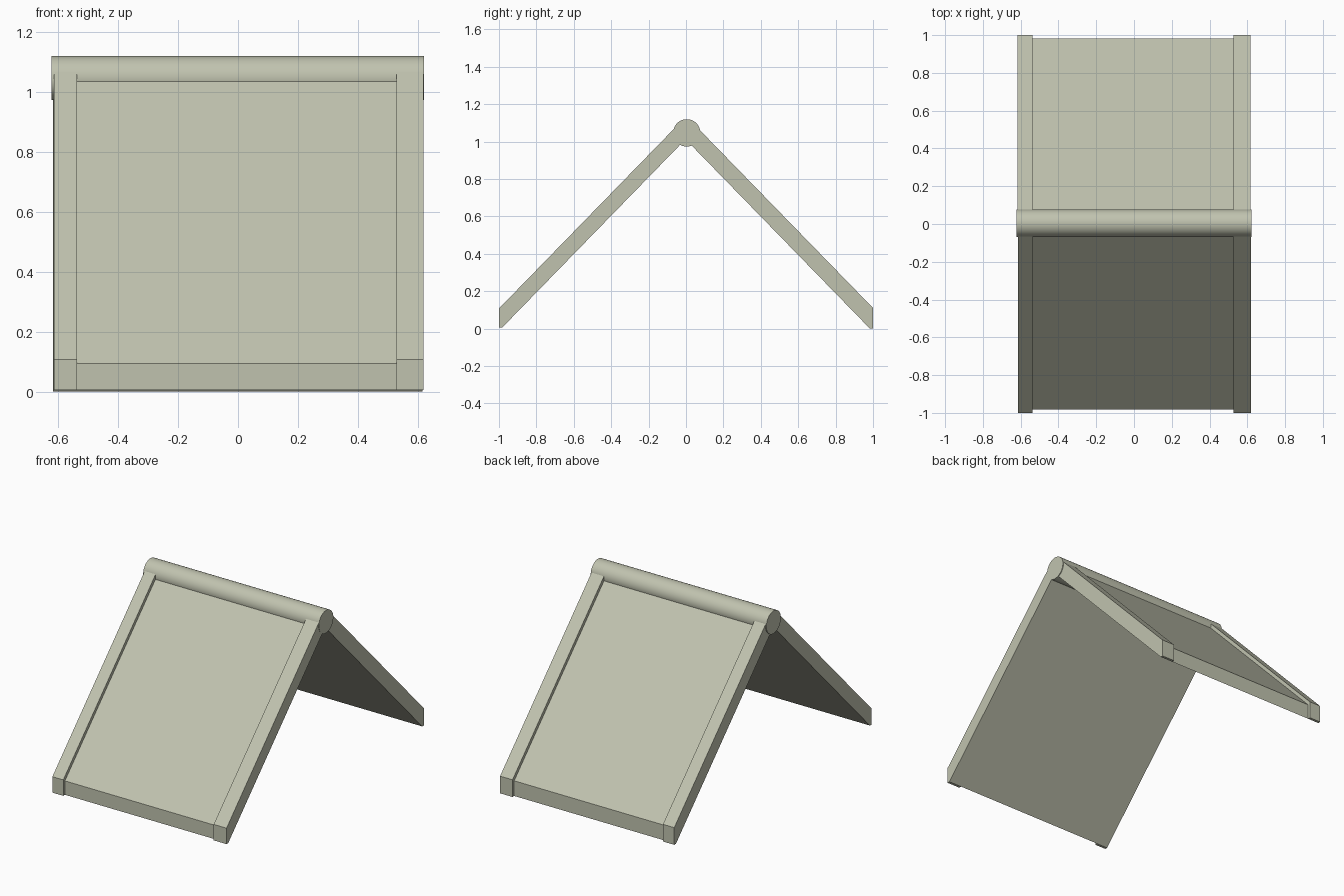
import bpy
import bmesh
import math

if "Cube" in bpy.data.objects:
    bpy.data.objects.remove(bpy.data.objects["Cube"])

PITCH = 1.027          # rise per unit of run
INNER = 0.025          # slopes end hidden inside the ridge roll
RIM_X = (-0.537, 0.528)  # inner edges of the raised side rims

# Olive grey for every part
olive = bpy.data.materials.new("olive_grey")
olive.diffuse_color = (0.53, 0.545, 0.43, 1.0)
olive.use_nodes = True
olive.node_tree.nodes["Principled BSDF"].inputs["Base Color"].default_value = olive.diffuse_color


def roof_slope(name, side, x_min, x_max, foot_z, rim_z, panel_z):
    """Lofts one roof slope along x: rim section, recessed panel section, rim section."""
    eave, lip = 0.983, 1.0
    under = (INNER, foot_z + (eave - INNER) * PITCH)
    rim = [(eave, foot_z), (lip, foot_z), (lip, rim_z),
           (INNER, rim_z + (lip - INNER) * PITCH), under]
    panel = [(eave, foot_z), (eave, foot_z), (eave, panel_z),
             (INNER, panel_z + (eave - INNER) * PITCH), under]
    sections = [(x_min, rim), (RIM_X[0], rim), (RIM_X[0], panel),
                (RIM_X[1], panel), (RIM_X[1], rim), (x_max, rim)]

    bm = bmesh.new()
    rings = [[bm.verts.new((x, side * y, z)) for y, z in pts] for x, pts in sections]
    for a, b in zip(rings, rings[1:]):
        for i in range(5):
            j = (i + 1) % 5
            bm.faces.new((a[i], a[j], b[j], b[i]))
    bm.faces.new(rings[0])
    bm.faces.new(rings[-1])
    # merge the points shared by rim and panel sections
    bmesh.ops.remove_doubles(bm, verts=bm.verts, dist=0.0001)
    bmesh.ops.recalc_face_normals(bm, faces=bm.faces)
    mesh = bpy.data.meshes.new(name)
    bm.to_mesh(mesh)
    bm.free()
    mesh.materials.append(olive)
    obj = bpy.data.objects.new(name, mesh)
    bpy.context.collection.objects.link(obj)
    return obj


# Two slopes with raised rims
roof_slope("front_roof_slope", -1, -0.614, 0.619, 0.005, 0.107, 0.094)
roof_slope("back_roof_slope", 1, -0.617, 0.616, 0.0, 0.11, 0.097)

# Ridge roll along the top
bpy.ops.mesh.primitive_cylinder_add(vertices=48, radius=0.073, depth=1.244,
                                    location=(-0.001, 0.004, 1.046),
                                    rotation=(0, math.pi / 2, 0))
ridge = bpy.context.object
ridge.name = "ridge_roll"
ridge.data.materials.append(olive)
bpy.ops.object.shade_smooth_by_angle(angle=math.radians(30))
